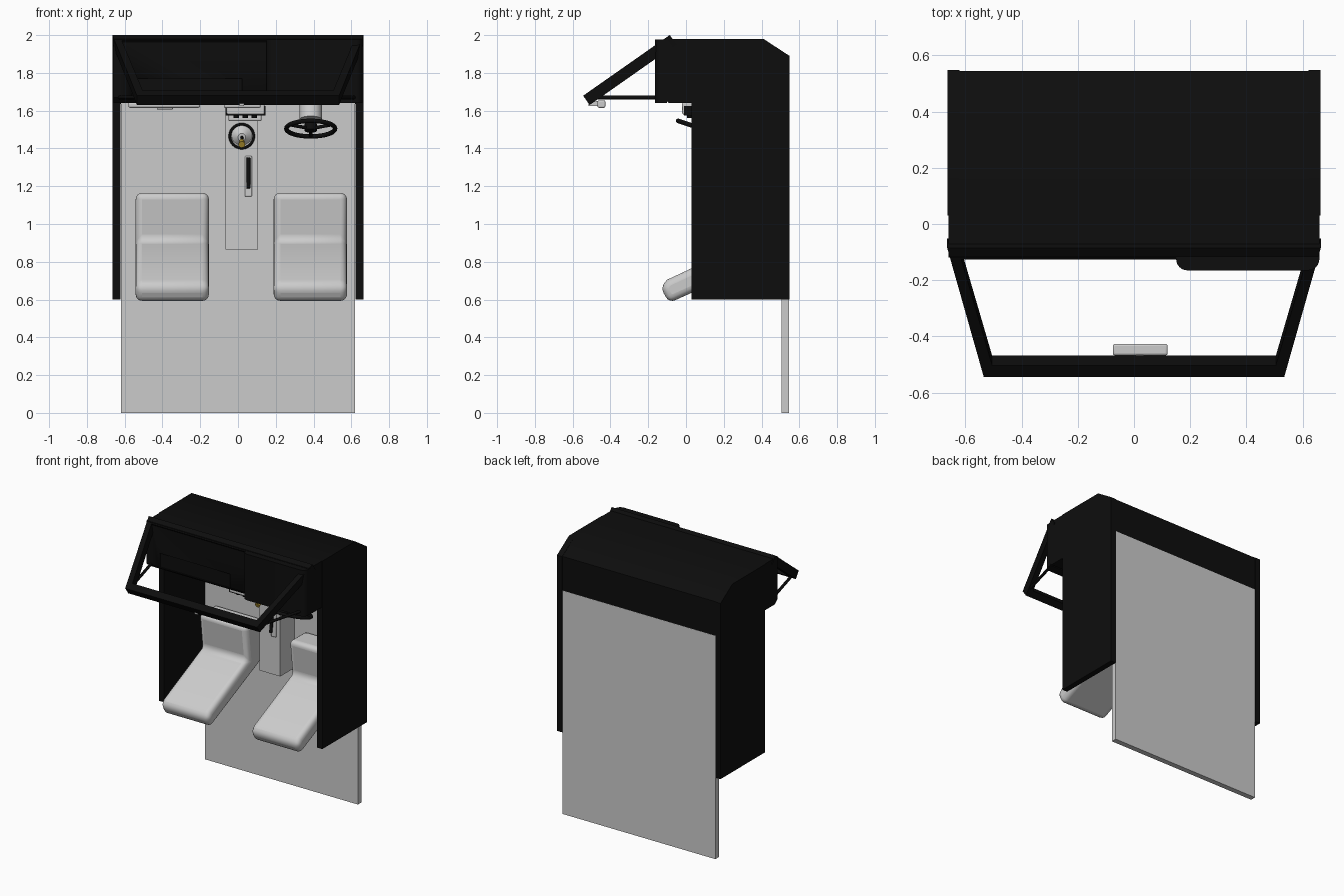
import bpy, bmesh, math
from mathutils import Vector

if "Cube" in bpy.data.objects:
    bpy.data.objects.remove(bpy.data.objects["Cube"])

def material(name, col):
    m = bpy.data.materials.new(name)
    m.diffuse_color = (*col, 1)
    m.use_nodes = True
    m.node_tree.nodes["Principled BSDF"].inputs["Base Color"].default_value = m.diffuse_color
    return m

BLACK = material("black", (0.004, 0.004, 0.004))
GOLD = material("brass", (0.45, 0.3, 0.03))

def finish(ob, mat=None, bevel=0, seg=3):
    if mat:
        ob.data.materials.append(mat)
    if bevel:
        b = ob.modifiers.new("bevel", 'BEVEL')
        b.width, b.segments = bevel, seg
        b.limit_method, b.angle_limit = 'ANGLE', math.radians(40)
    bpy.ops.object.select_all(action='DESELECT')
    ob.select_set(True)
    bpy.context.view_layer.objects.active = ob
    bpy.ops.object.shade_smooth_by_angle(angle=math.radians(35))
    return ob

def from_bmesh(name, bm):
    bmesh.ops.recalc_face_normals(bm, faces=bm.faces)
    me = bpy.data.meshes.new(name)
    bm.to_mesh(me)
    bm.free()
    ob = bpy.data.objects.new(name, me)
    bpy.context.collection.objects.link(ob)
    return ob

def prism(name, pts, x0, x1, mat=None, bevel=0, seg=3):
    """(y, z) profile extruded along x"""
    bm = bmesh.new()
    f = bm.faces.new([bm.verts.new((x0, y, z)) for y, z in pts])
    r = bmesh.ops.extrude_face_region(bm, geom=[f])
    bmesh.ops.translate(bm, vec=(x1 - x0, 0, 0),
                        verts=[v for v in r["geom"] if isinstance(v, bmesh.types.BMVert)])
    return finish(from_bmesh(name, bm), mat, bevel, seg)

def box(name, x, y, z, mat=None, bevel=0, seg=3):
    return prism(name, [(y[0], z[0]), (y[1], z[0]), (y[1], z[1]), (y[0], z[1])], *x, mat, bevel, seg)

def rod(name, a, b, r, mat=None, sides=24, r2=None):
    a, b = Vector(a), Vector(b)
    bm = bmesh.new()
    bmesh.ops.create_cone(bm, cap_ends=True, segments=sides, radius1=r,
                          radius2=r if r2 is None else r2, depth=(b - a).length)
    ob = finish(from_bmesh(name, bm), mat)
    ob.location = (a + b) / 2
    ob.rotation_euler = (b - a).to_track_quat('Z', 'Y').to_euler()
    return ob

def ring(name, loc, R, r, rot, mat):
    bpy.ops.mesh.primitive_torus_add(location=loc, rotation=rot, major_radius=R, minor_radius=r,
                                     major_segments=48, minor_segments=12)
    ob = bpy.context.object
    ob.name = name
    return finish(ob, mat)

# floor and centre tunnel
box("floor_panel", (-.62, .62), (.505, .545), (0, 1.64))
box("tunnel", (-.065, .105), (.34, .51), (.865, 1.66))

# side walls and front bulkhead
side = [(.03, .6), (.548, .6), (.548, 1.89), (.41, 1.98), (.03, 1.98)]
for s, n in ((-1, "left"), (1, "right")):
    prism(n + "_side_wall", side, s * .622, s * .664, BLACK)
prism("bulkhead", [(.03, 1.98), (.41, 1.98), (.544, 1.89), (.544, 1.635), (.505, 1.635),
                   (.505, 1.87), (.395, 1.94), (.03, 1.94)], -.625, .625, BLACK)

# dashboard with a shallow tray, and the raised instrument hood
dash = prism("dashboard", [(-.12, 1.98), (-.12, 1.67), (-.09, 1.64), (.2, 1.64), (.2, 1.98)],
             -.622, .622, BLACK)
cut = box("tray_cutter", (-.56, .02), (-.2, -.1), (1.66, 1.77))
cut.hide_render = True
cut.hide_set(True)
m = dash.modifiers.new("tray", 'BOOLEAN')
m.object, m.operation, m.solver = cut, 'DIFFERENCE', 'EXACT'
for s, n in ((-1, "left"), (1, "right")):
    prism(n + "_dash_end", [(-.12, 1.98), (-.12, 1.67), (-.09, 1.64), (.03, 1.64), (.03, 1.98)],
          s * .62, s * .66, BLACK)
bm = bmesh.new()
hood = [(.15, -.1)]
for cx, a0 in ((.19, 180), (.62, 270)):
    hood += [(cx + .04 * math.cos(math.radians(a0 + i * 15)),
              -.125 + .04 * math.sin(math.radians(a0 + i * 15))) for i in range(7)]
hood += [(.66, -.1)]
f = bm.faces.new([bm.verts.new((x, y, 1.64)) for x, y in hood])
r = bmesh.ops.extrude_face_region(bm, geom=[f])
bmesh.ops.translate(bm, vec=(0, 0, .338), verts=[v for v in r["geom"] if isinstance(v, bmesh.types.BMVert)])
finish(from_bmesh("instrument_hood", bm), BLACK)

# windscreen frame: tapered ring of four bars, tilted
def frame_point(x, t, h):
    return (x, -.51 + .819 * t - .574 * h, 1.63 + .574 * t + .819 * h)

outer = [(-.535, 0), (.535, 0), (.665, .56), (-.665, .56)]
inner = [(-.505, .05), (.505, .05), (.615, .51), (-.615, .51)]
bm = bmesh.new()
rings = [[bm.verts.new(frame_point(x, t, h)) for x, t in loop]
         for loop, h in ((outer, 0), (outer, .06), (inner, .06), (inner, 0))]
for k in range(4):
    a, b = rings[k], rings[(k + 1) % 4]
    for i in range(4):
        j = (i + 1) % 4
        bm.faces.new((a[i], a[j], b[j], b[i]))
finish(from_bmesh("windscreen_frame", bm), BLACK)
for s, n in ((-1, "left"), (1, "right")):
    rod(n + "_window_strut", (s * .52, -.51, 1.67), (s * .63, -.1, 1.67), .01, BLACK, 12)

# rear-view mirror
box("mirror", (-.075, .12), (-.468, -.427), (1.615, 1.655), None, .008)
box("mirror_stem", (.007, .033), (-.515, -.46), (1.625, 1.65))

# seats: bucket profile with rounded edges
seat = [(-.09, .582), (-.135, .665), (-.1, .705), (.34, .91), (.31, 1.165), (.507, 1.165), (.507, .85)]
for n, x in (("left", -.348), ("right", .383)):
    prism(n + "_seat", seat, x - .194, x + .194, None, .035, 4)

# steering wheel and column
c = Vector((.385, .08, 1.505))
d = Vector((0, .32, .947))
up = Vector((0, .947, -.32))
ring("steering_wheel", c, .129, .012, (-.325, 0, 0), BLACK)
for i in range(3):
    a = math.radians(90 + i * 120)
    rod("wheel_spoke", c, c + .128 * (math.cos(a) * Vector((1, 0, 0)) + math.sin(a) * up), .009, BLACK, 12)
rod("wheel_hub", c - d * .012, c + d * .025, .032, BLACK)
rod("steering_shaft", c, c + d * .07, .022)
rod("steering_column", c + d * .05, c + d * .17, .06)

# radio, heater and grab rail on the dash face
box("radio", (-.06, .14), (-.02, .06), (1.58, 1.645), None, .008)
box("radio_trim", (-.066, .146), (-.01, .05), (1.575, 1.625), BLACK)
box("heater_panel", (-.05, .125), (.06, .15), (1.545, 1.645), None, .008)
for i in range(3):
    x = -.01 + i * .048
    rod("dash_knob", (x, .02, 1.56), (x, .02, 1.6), .014, BLACK, 16)
box("glovebox", (-.58, -.2), (.02, .17), (1.615, 1.645), None, .01)
box("glovebox_latch", (-.43, -.345), (.05, .08), (1.605, 1.63), None, .005)

# gear lever in its boot ring
ring("gear_boot_ring", (.02, .335, 1.465), .063, .007, (math.pi / 2, 0, 0), BLACK)
rod("gear_boot", (.02, .345, 1.465), (.02, .31, 1.46), .06, None, 32, .02)
rod("gear_lever", (.02, .33, 1.465), (.02, .23, 1.435), .008, BLACK, 12)
rod("gear_knob", (.02, .24, 1.438), (.02, .195, 1.42), .013, GOLD, 16, .018)

# handbrake on its slotted base
box("handbrake_base", (.036, .074), (.33, .345), (1.145, 1.36), None, .006)
rod("handbrake", (.055, .325, 1.35), (.055, .3, 1.19), .011, BLACK, 16)
